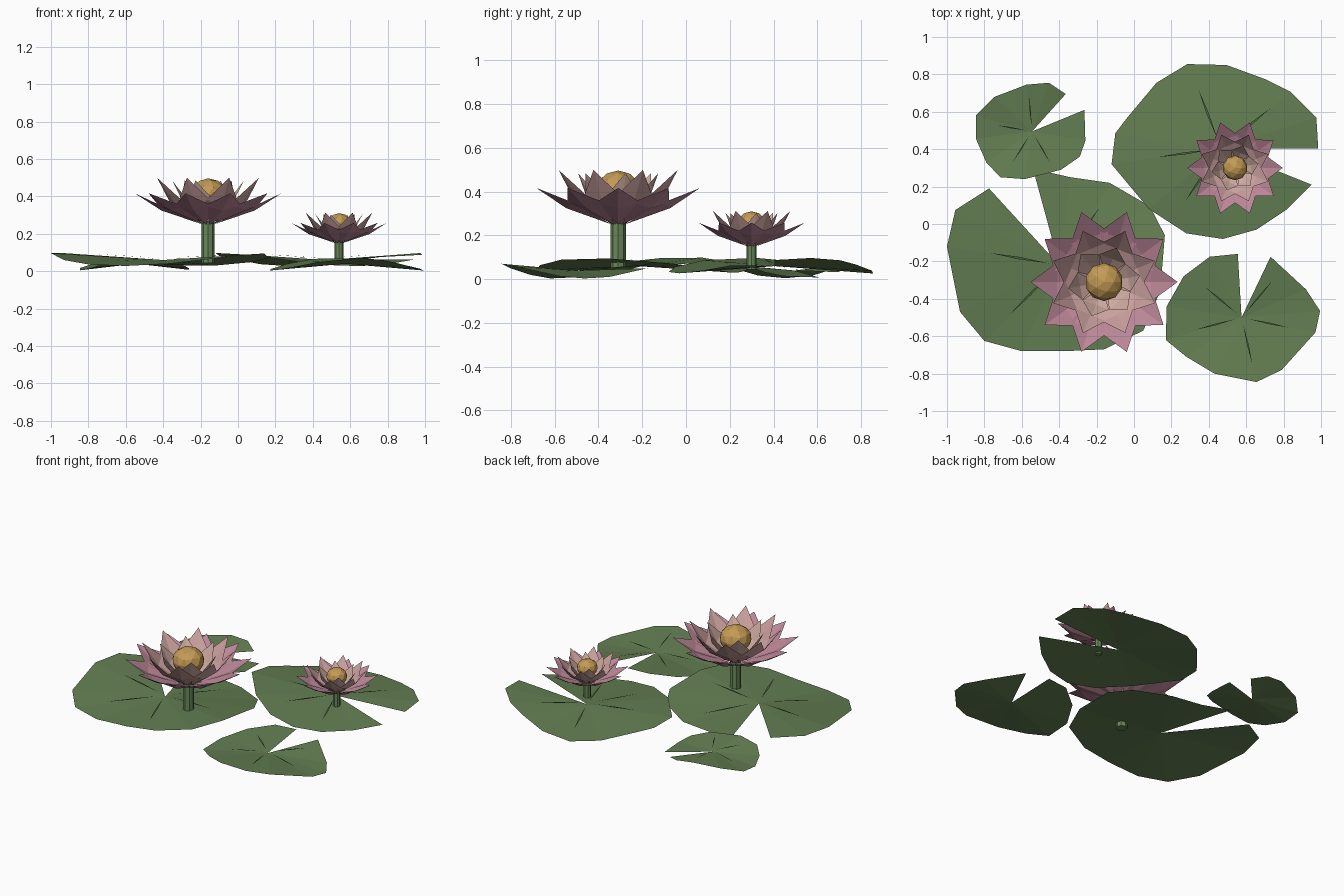
import bpy, bmesh
from math import radians, cos, sin, atan2, hypot
from mathutils import Vector, Matrix

cube = bpy.data.objects.get("Cube")
if cube:
    bpy.data.objects.remove(cube, do_unlink=True)


def material(name, rgb):
    mat = bpy.data.materials.new(name)
    mat.use_nodes = True
    mat.diffuse_color = (*rgb, 1)
    bsdf = mat.node_tree.nodes["Principled BSDF"]
    bsdf.inputs["Base Color"].default_value = (*rgb, 1)
    bsdf.inputs["Roughness"].default_value = 0.8
    return mat


PAD = material("pad green", (0.125, 0.21, 0.085))
VEIN = material("vein green", (0.07, 0.14, 0.05))
STEM = material("stem green", (0.14, 0.25, 0.1))
OUTER = material("mauve petal", (0.5, 0.24, 0.31))
MIDDLE = material("pink petal", (0.6, 0.36, 0.35))
INNER = material("pale petal", (0.66, 0.43, 0.38))
GOLD = material("gold centre", (0.55, 0.33, 0.09))


def finish(bm, name, mat):
    mesh = bpy.data.meshes.new(name)
    bm.to_mesh(mesh)
    bm.free()
    mesh.materials.append(mat)
    obj = bpy.data.objects.new(name, mesh)
    bpy.context.collection.objects.link(obj)
    return obj


def lily_pad(name, centre, height, wave, peak, rim, veins):
    """Notched leaf fanned from its centre, with a gently waving rim."""
    cx, cy = centre
    size = sum(hypot(x - cx, y - cy) for x, y in rim) / len(rim)

    def on_pad(x, y, lift=0.0):
        dx, dy = x - cx, y - cy
        swell = cos(2 * (atan2(dy, dx) - radians(peak)))
        return Vector((x, y, height + lift + wave * swell * hypot(dx, dy) / size))

    bm = bmesh.new()
    hub = bm.verts.new(on_pad(cx, cy))
    edge = [bm.verts.new(on_pad(x, y)) for x, y in rim]
    for a, b in zip(edge, edge[1:]):
        bm.faces.new((hub, a, b))
    bmesh.ops.recalc_face_normals(bm, faces=bm.faces)
    if sum(f.normal.z for f in bm.faces) < 0:
        bmesh.ops.reverse_faces(bm, faces=bm.faces)
    finish(bm, name, PAD)

    # Slender raised veins
    bm = bmesh.new()
    for angle in veins:
        d = Vector((cos(radians(angle)), sin(radians(angle))))
        side = Vector((-d.y, d.x)) * 0.012 * size
        points = [d * size * 0.1, d * size * 0.4 - side,
                  d * size * 0.68, d * size * 0.4 + side]
        bm.faces.new([bm.verts.new(on_pad(cx + p.x, cy + p.y, 0.01))
                      for p in points])
    finish(bm, name + "_veins", VEIN)


def petal_ring(name, place, mat, count, turn, belly, tip, half_width):
    """Ring of pointed petals, each folded along its middle."""
    bm = bmesh.new()
    (br, bz), (tr, tz) = belly, tip
    for i in range(count):
        spin = place @ Matrix.Rotation(radians(turn + i * 360 / count), 4, "Z")
        base, left, mid, right, end = [
            bm.verts.new(spin @ Vector(p)) for p in (
                (0.03, 0, 0), (br, half_width, bz + 0.025), (br, 0, bz),
                (br, -half_width, bz + 0.025), (tr, 0, tz))]
        for face in ((base, mid, left), (base, right, mid),
                     (mid, end, left), (right, end, mid)):
            bm.faces.new(face)
    finish(bm, name, mat)


def flower(name, x, y, base, scale, stem_foot):
    place = Matrix.Translation((x, y, base)) @ Matrix.Scale(scale, 4)
    petal_ring(name + "_outer_petals", place, OUTER, 10, 0,
               (0.25, 0.075), (0.393, 0.167), 0.105)
    petal_ring(name + "_middle_petals", place, MIDDLE, 8, 22.5,
               (0.19, 0.105), (0.295, 0.25), 0.09)
    petal_ring(name + "_inner_petals", place, INNER, 6, 10,
               (0.13, 0.11), (0.195, 0.235), 0.075)

    # Faceted golden centre
    bm = bmesh.new()
    bmesh.ops.create_icosphere(bm, subdivisions=2, radius=0.102)
    bmesh.ops.transform(bm, verts=bm.verts, matrix=place
                        @ Matrix.Translation((0, 0, 0.16))
                        @ Matrix.Diagonal((1, 1, 0.85, 1)))
    finish(bm, name + "_centre", GOLD)

    # Stem
    top = base + 0.02
    bm = bmesh.new()
    bmesh.ops.create_cone(bm, cap_ends=True, segments=8, radius1=0.035 * scale,
                          radius2=0.035 * scale, depth=top - stem_foot)
    bmesh.ops.translate(bm, verts=bm.verts, vec=(x, y, (top + stem_foot) / 2))
    finish(bm, name + "_stem", STEM)


lily_pad("large_right_pad", (-.40, -.22), .06, .035, 160,
         [(-.775, .19), (-.955, .075), (-1, -.12), (-.93, -.47), (-.8, -.625),
          (-.6, -.68), (-.37, -.68), (-.16, -.67), (.05, -.57), (.14, -.36),
          (.165, -.06), (.085, .095), (-.13, .22), (-.34, .25), (-.54, .295)],
         (170, 225, 290, 355, 55))
lily_pad("large_left_pad", (.465, .405), .06, .035, 20,
         [(.985, .405), (.975, .57), (.84, .705), (.7, .775), (.495, .85),
          (.285, .855), (.12, .755), (-.035, .57), (-.1, .485), (-.12, .32),
          (.08, .08), (.28, -.05), (.475, -.08), (.655, -.03), (.82, .08),
          (.95, .21)],
         (111, 39, 188, 236, 290))
lily_pad("small_back_pad", (-.545, .495), .04, .033, 100,
         [(-.365, .695), (-.455, .755), (-.575, .745), (-.745, .68),
          (-.845, .58), (-.845, .455), (-.79, .33), (-.715, .25), (-.585, .24),
          (-.39, .29), (-.29, .36), (-.26, .445), (-.265, .61)],
         (170, 95, 238, 300))
lily_pad("front_pad", (.575, -.5), .04, .033, 100,
         [(.555, -.16), (.405, -.175), (.265, -.28), (.175, -.44), (.17, -.62),
          (.28, -.71), (.43, -.8), (.655, -.845), (.79, -.78), (.97, -.58),
          (.995, -.465), (.92, -.35), (.73, -.175)],
         (140, 195, 283, 348, 50))

flower("large_flower", -.16, -.31, .25, 1, .045)
flower("small_flower", .54, .30, .15, .65, .045)
